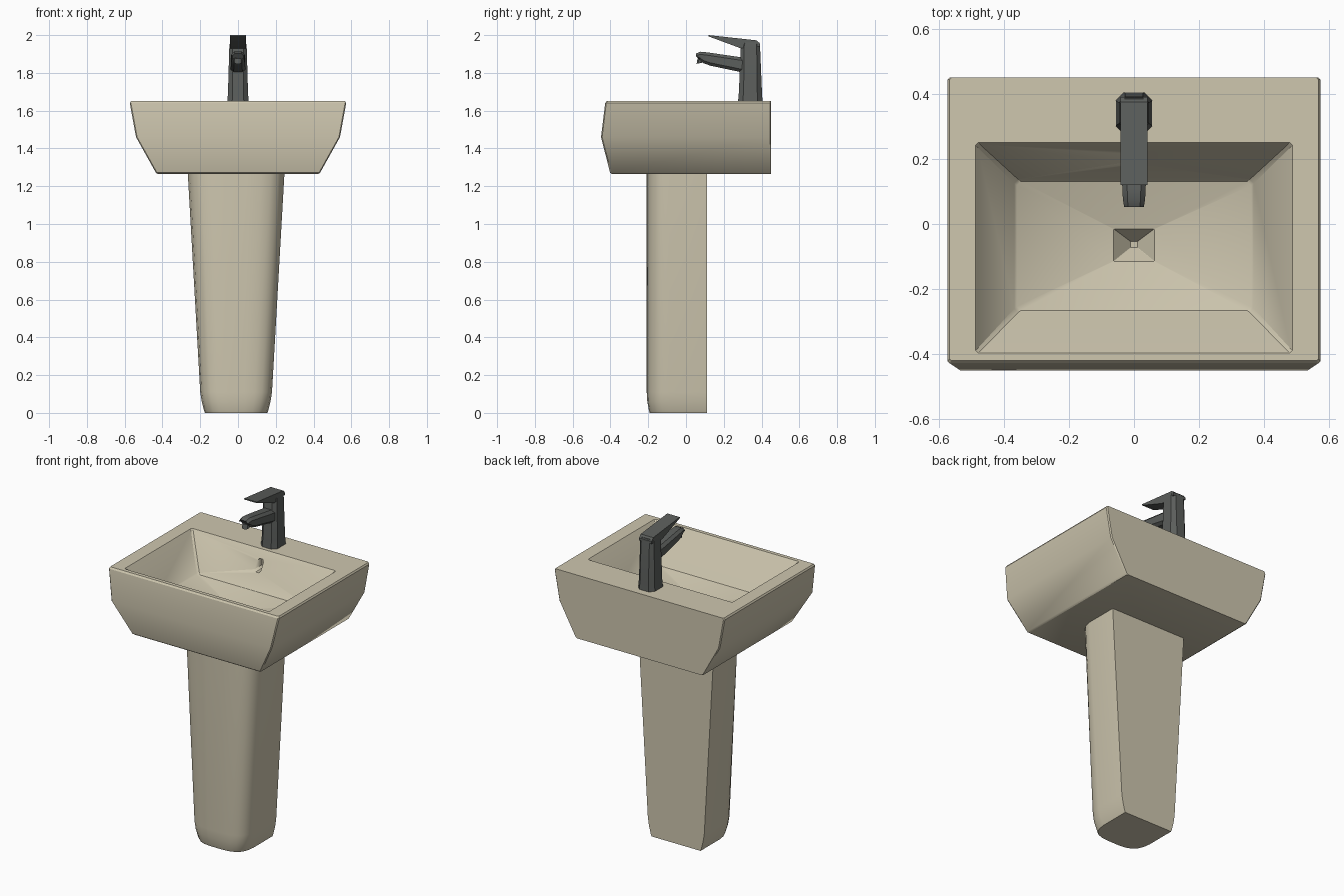
import bpy, bmesh, math

if "Cube" in bpy.data.objects:
    bpy.data.objects.remove(bpy.data.objects["Cube"])


def material(name, rgb):
    m = bpy.data.materials.new(name)
    m.diffuse_color = (*rgb, 1)
    m.use_nodes = True
    m.node_tree.nodes["Principled BSDF"].inputs["Base Color"].default_value = m.diffuse_color
    return m


ceramic = material("warm_ceramic", (0.62, 0.57, 0.43))
metal = material("dark_metal", (0.105, 0.112, 0.106))


def loft(name, rings, mat, angle=30):
    """Skin a stack of equal-sized point rings and cap both ends."""
    bm = bmesh.new()
    loops = [[bm.verts.new(p) for p in r] for r in rings]
    for a, b in zip(loops, loops[1:]):
        for i in range(len(a)):
            j = (i + 1) % len(a)
            bm.faces.new((a[i], a[j], b[j], b[i]))
    bm.faces.new(loops[0][::-1])
    bm.faces.new(loops[-1])
    bmesh.ops.recalc_face_normals(bm, faces=bm.faces)
    me = bpy.data.meshes.new(name)
    bm.to_mesh(me)
    bm.free()
    ob = bpy.data.objects.new(name, me)
    bpy.context.collection.objects.link(ob)
    me.materials.append(mat)
    bpy.ops.object.select_all(action='DESELECT')
    ob.select_set(True)
    bpy.context.view_layer.objects.active = ob
    bpy.ops.object.shade_smooth_by_angle(angle=math.radians(angle))
    return ob


def ring(x, y0, y1, z, c):
    """Horizontal rectangle with chamfered corners."""
    half = [(x - c, y0), (x, y0 + c), (x, y1 - c), (x - c, y1)]
    pts = half + [(-px, py) for px, py in reversed(half)]
    return [(px, py, z) for px, py in pts]


# Basin: outer shell up to the rim, then down the bowl into the drain
basin = loft("basin", [
    ring(0.425, -0.393, 0.45, 1.265, 0.006),
    ring(0.435, -0.402, 0.45, 1.272, 0.006),
    ring(0.54, -0.45, 0.45, 1.46, 0.006),
    ring(0.573, -0.428, 0.45, 1.64, 0.006),
    ring(0.567, -0.42, 0.45, 1.65, 0.006),
    ring(0.487, -0.397, 0.25, 1.65, 0.008),
    ring(0.481, -0.391, 0.244, 1.642, 0.008),
    ring(0.368, -0.272, 0.137, 1.455, 0.012),
    ring(0.36, -0.266, 0.131, 1.448, 0.012),
    ring(0.063, -0.115, -0.015, 1.405, 0.001),
    ring(0.011, -0.073, -0.054, 1.35, 0.001),
], ceramic)

# Overflow slot cut in the back wall of the bowl
slot = [(0.021, -0.022), (0.021, 0.022), (0.01, 0.034)]
outline = slot + [(-x, z) for x, z in reversed(slot)] + [(-0.01, -0.034), (0.01, -0.034)]
cutter = loft("overflow_cutter", [[(x, y, 1.57 + z) for x, z in outline]
                                  for y in (0.12, 0.26)], ceramic)
cutter.hide_render = True
mod = basin.modifiers.new("overflow", 'BOOLEAN')
mod.operation, mod.object, mod.solver = 'DIFFERENCE', cutter, 'EXACT'
bpy.context.view_layer.objects.active = basin
bpy.ops.object.modifier_move_to_index(modifier=mod.name, index=0)
bpy.ops.object.modifier_apply(modifier=mod.name)
bpy.data.objects.remove(cutter)


# Pedestal: flat back, rounded front, widening upwards
def pedestal_ring(x, inset, z):
    half = [(0.25, -0.208), (0.52, -0.203), (0.72, -0.19), (0.87, -0.168),
            (0.96, -0.135), (1, -0.09), (1, 0.11)]
    pts = half + [(-a, b) for a, b in reversed(half)]
    return [(a * x - 0.01, b + (inset if b < 0 else 0), z) for a, b in pts]


loft("pedestal", [
    pedestal_ring(0.165, 0.016, 0),
    pedestal_ring(0.17, 0.012, 0.012),
    pedestal_ring(0.182, 0.003, 0.06),
    pedestal_ring(0.19, 0, 0.11),
    pedestal_ring(0.256, 0, 1.27),
], ceramic, 35)

# Tap body
loft("tap_body", [
    ring(0.056, 0.275, 0.405, 1.645, 0.025),
    ring(0.053, 0.28, 0.402, 1.70, 0.025),
    ring(0.046, 0.29, 0.392, 1.94, 0.018),
    ring(0.042, 0.296, 0.388, 1.962, 0.016),
], metal)

# Tap lever: side profile across its width
lever = [(0.12, 2.0), (0.375, 1.972), (0.391, 1.955), (0.391, 1.94),
         (0.29, 1.93), (0.12, 1.993)]
loft("tap_lever", [[(x, y, z) for y, z in lever] for x in (-0.042, 0.042)], metal)


# Tap spout: chamfered sections along y
def spout_ring(x, y, z0, z1, c):
    return [(px, y + (0.02 if pz < (z0 + z1) / 2 and y < 0.2 else 0), pz)
            for px, pz, _ in ring(x, z0, z1, 0, c)]


loft("tap_spout", [
    spout_ring(0.03, 0.052, 1.868, 1.902, 0.012),
    spout_ring(0.034, 0.075, 1.85, 1.912, 0.014),
    spout_ring(0.036, 0.11, 1.838, 1.909, 0.015),
    spout_ring(0.04, 0.31, 1.80, 1.88, 0.016),
], metal)

# Water outlet under the spout tip
loft("tap_outlet", [
    [(0.022 * math.cos(a), 0.082 + dy + 0.022 * math.sin(a), z + 0.2 * 0.022 * math.sin(a))
     for a in [k * math.tau / 10 for k in range(10)]]
    for dy, z in ((-0.005, 1.852), (0.0, 1.88))], metal)
